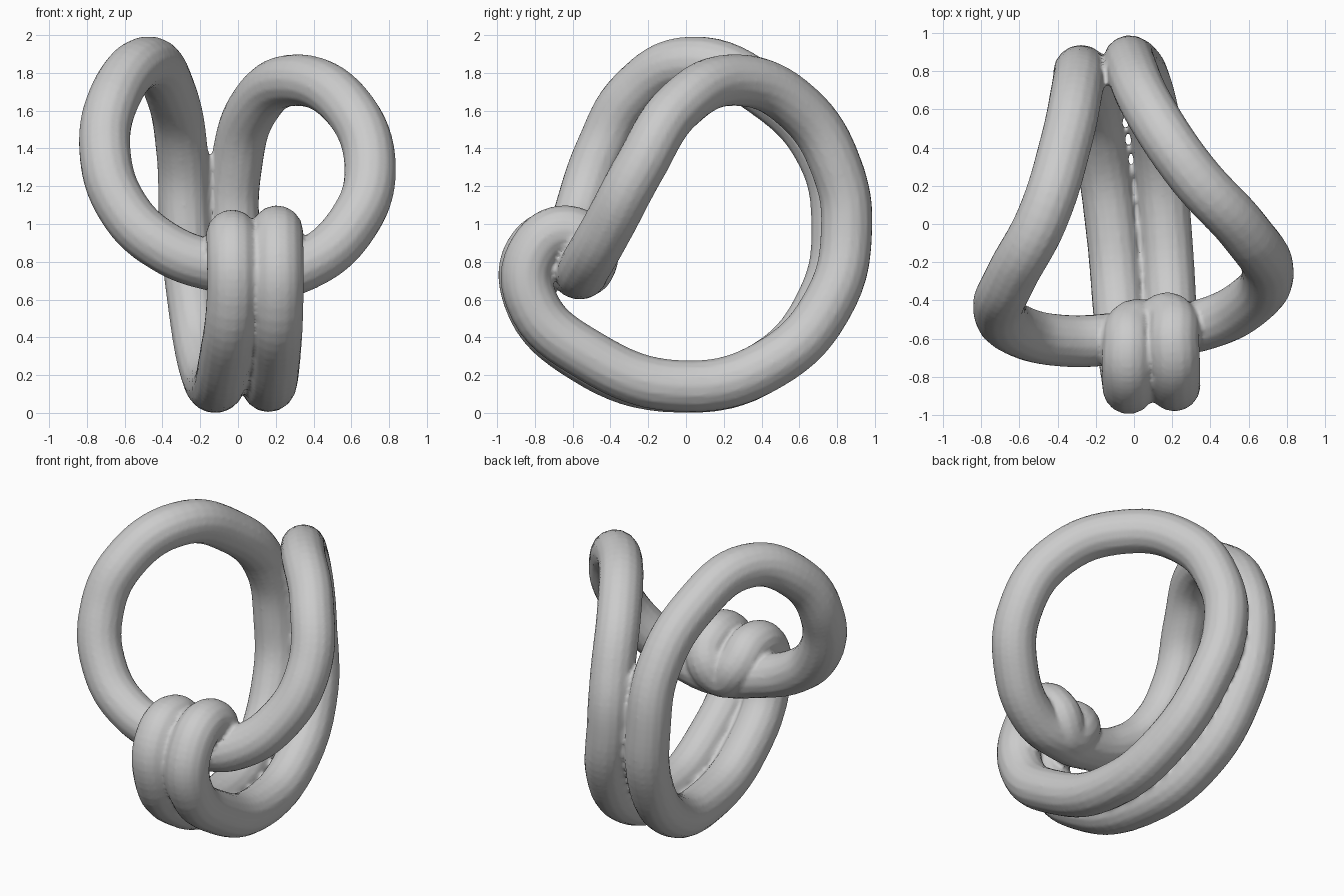
import bpy

# Centre line of the closed, knotted tube
path = [
    # left strand: inside the hook, over the bar, down the front, along the bottom
    (-0.01, -0.54, 0.85), (-0.03, -0.65, 0.945), (-0.03, -0.81, 0.88), (-0.03, -0.835, 0.62),
    (-0.07, -0.54, 0.30), (-0.115, -0.04, 0.145), (-0.18, 0.43, 0.26), (-0.24, 0.73, 0.62),
    # up the back and round the left loop
    (-0.28, 0.80, 1.0), (-0.295, 0.72, 1.38), (-0.355, 0.43, 1.70), (-0.48, 0.03, 1.865),
    (-0.645, -0.28, 1.70), (-0.705, -0.45, 1.40), (-0.60, -0.56, 1.08), (-0.38, -0.61, 0.88),
    # bar across the front
    (-0.10, -0.60, 0.78), (0.12, -0.56, 0.745), (0.35, -0.53, 0.79),
    # right loop and down the back
    (0.60, -0.41, 1.0), (0.70, -0.25, 1.30), (0.58, -0.04, 1.63), (0.30, 0.27, 1.77),
    (0.08, 0.60, 1.62), (-0.01, 0.80, 1.30), (-0.02, 0.85, 0.98),
    # right strand: bottom, front, over the bar
    (0.05, 0.76, 0.60), (0.12, 0.45, 0.27), (0.165, -0.02, 0.15), (0.195, -0.51, 0.31),
    (0.21, -0.82, 0.61), (0.21, -0.80, 0.87), (0.205, -0.63, 0.97), (0.19, -0.50, 0.87),
    # bight joining both hooks behind the bar
    (0.09, -0.53, 0.76),
]

curve = bpy.data.curves.new("knotted_tube", "CURVE")
curve.dimensions = "3D"
curve.resolution_u = 8
curve.bevel_depth = 0.137
curve.bevel_resolution = 6
spline = curve.splines.new("BEZIER")
spline.bezier_points.add(len(path) - 1)
for point, co in zip(spline.bezier_points, path):
    point.co = co
    point.handle_left_type = point.handle_right_type = "AUTO"
spline.use_cyclic_u = True

tube = bpy.data.objects.new("knotted_tube", curve)
bpy.context.collection.objects.link(tube)
bpy.context.view_layer.objects.active = tube
tube.select_set(True)
bpy.ops.object.convert(target="MESH")
tube = bpy.context.object

# Fuse touching strands into one soft skin
remesh = tube.modifiers.new("fuse", "REMESH")
remesh.mode = "VOXEL"
remesh.voxel_size = 0.015
remesh.use_smooth_shade = True

# Rest the lowest point on the ground
low = min(v.co.z for v in tube.data.vertices)
for v in tube.data.vertices:
    v.co.z -= low
bpy.ops.object.shade_smooth()
